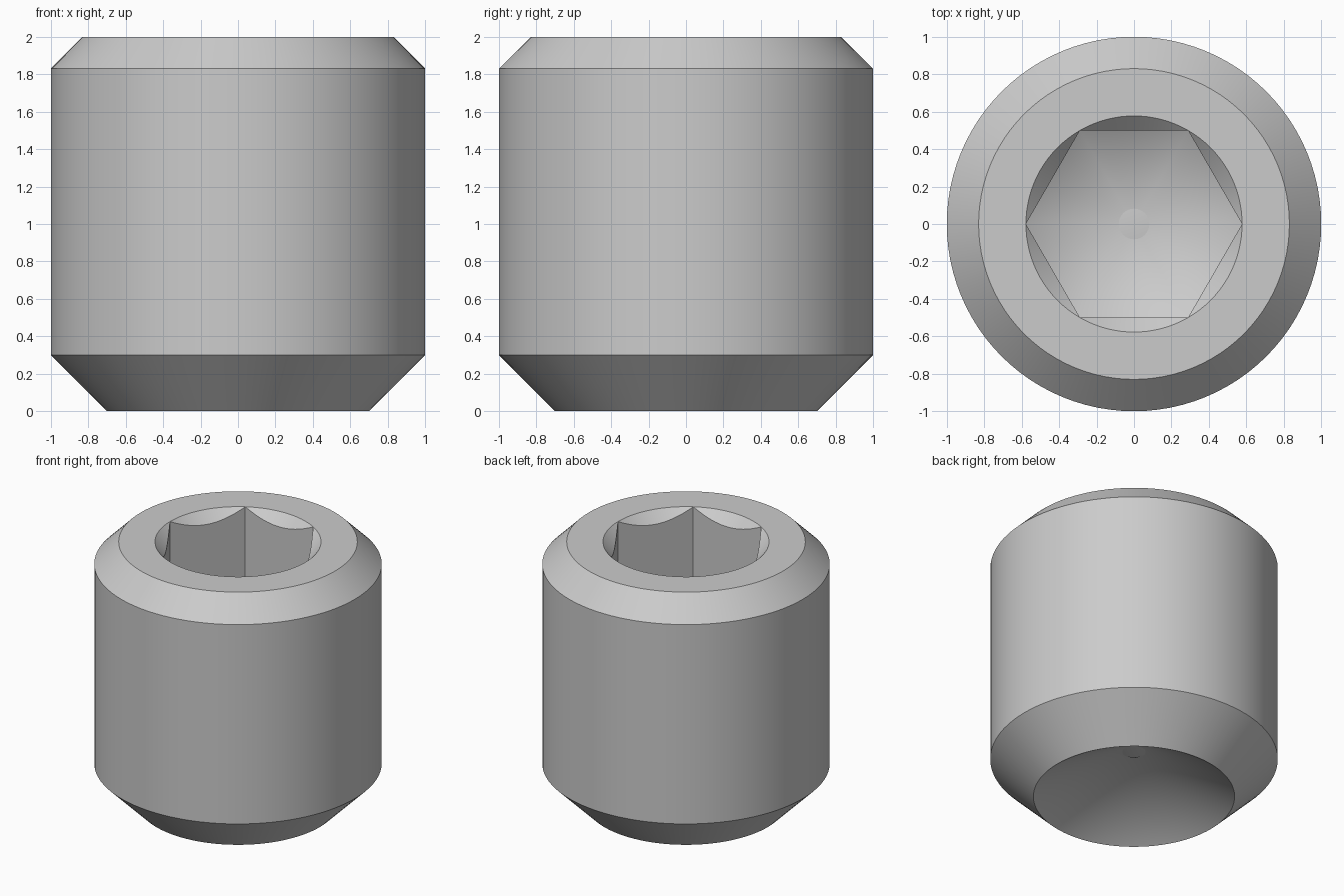
import bpy, bmesh
from math import cos, pi, radians, sin, sqrt, tan

default = bpy.data.objects.get("Cube")
if default:
    bpy.data.objects.remove(default, do_unlink=True)

SEGMENTS = 96
HEX_INNER = 0.5                      # half the width across flats
HEX_OUTER = HEX_INNER * 2 / sqrt(3)  # hexagon corner radius
SLOPE = tan(radians(30))             # drill cone slope
CUP_RADIUS = 0.7
FLOOR_TIP = 0.31

steel = bpy.data.materials.new("grey_steel")
steel.use_nodes = True
colour = (0.6, 0.6, 0.6, 1)
steel.diffuse_color = colour
steel.node_tree.nodes["Principled BSDF"].inputs["Base Color"].default_value = colour


def hex_radius(angle):
    """Distance from the axis to the hexagon wall, corners on the x axis."""
    return HEX_INNER / cos(angle % (pi / 3) - pi / 6)


def sweep(name, rings):
    """Skin rings around the z axis; each ring maps an angle to (radius, z)."""
    bm = bmesh.new()
    loops = []
    for ring in rings:
        loop = []
        for i in range(SEGMENTS):
            a = 2 * pi * i / SEGMENTS
            r, z = ring(a)
            loop.append(bm.verts.new((r * cos(a), r * sin(a), z)))
        loops.append(loop)
    for a, b in zip(loops, loops[1:]):
        for i in range(SEGMENTS):
            j = (i + 1) % SEGMENTS
            bm.faces.new((a[i], b[i], b[j], a[j]))
    bmesh.ops.remove_doubles(bm, verts=bm.verts[:], dist=1e-5)
    mesh = bpy.data.meshes.new(name)
    bm.to_mesh(mesh)
    bm.free()
    mesh.materials.append(steel)
    obj = bpy.data.objects.new(name, mesh)
    bpy.context.collection.objects.link(obj)
    bpy.ops.object.select_all(action="DESELECT")
    obj.select_set(True)
    bpy.context.view_layer.objects.active = obj
    bpy.ops.object.shade_smooth_by_angle(angle=radians(30))
    return obj


def circle(r, z):
    return lambda a: (r, z)


# Hexagonal socket: conical floor, flat walls, conical lead-in
sweep("hex_socket", [
    circle(0, FLOOR_TIP),
    lambda a: (hex_radius(a), FLOOR_TIP + hex_radius(a) * SLOPE),
    lambda a: (hex_radius(a), 2 - (HEX_OUTER - hex_radius(a))),
    circle(HEX_OUTER, 2),
])

# Outer body: top rim, upper chamfer, cylinder, lower chamfer
sweep("screw_body", [
    circle(HEX_OUTER, 2),
    circle(0.83, 2),
    circle(1, 1.83),
    circle(1, 0.3),
    circle(CUP_RADIUS, 0),
])

# Hollow conical cup underneath
sweep("cup_point", [circle(CUP_RADIUS, 0), circle(0, CUP_RADIUS * SLOPE)])
